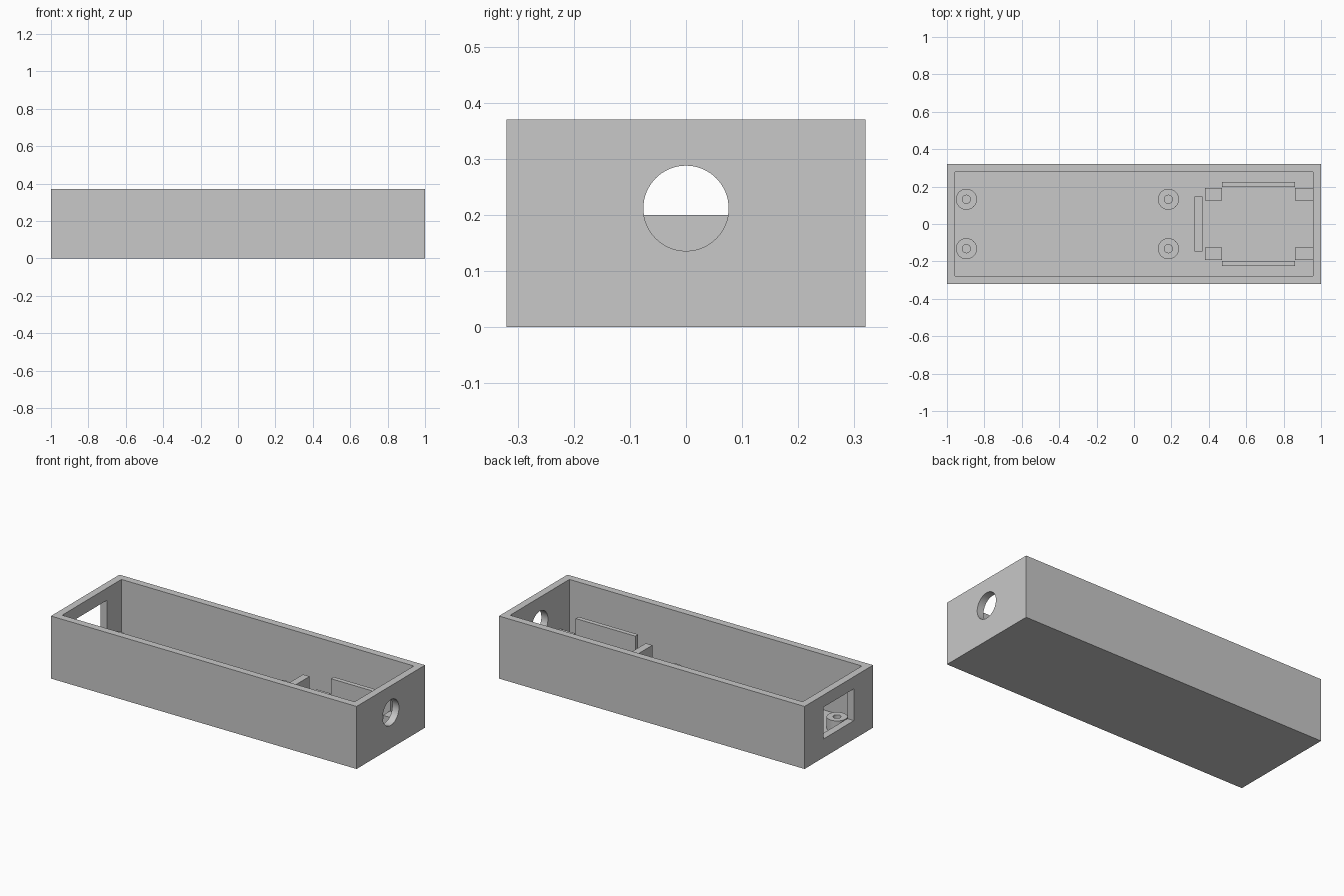
import bpy
import math

if "Cube" in bpy.data.objects:
    bpy.data.objects.remove(bpy.data.objects["Cube"], do_unlink=True)

HEIGHT, FLOOR, WALL = 0.37, 0.043, 0.043
HALF_X, HALF_Y = 1.0, 0.32
INNER_X, INNER_Y = HALF_X - WALL, HALF_Y - WALL
LEDGE = 0.11      # top of the posts and corner rests
SUNK = 0.01       # how far fittings sink into the floor

grey = bpy.data.materials.new("plain grey plastic")
grey.use_nodes = True
grey.diffuse_color = (0.58, 0.58, 0.58, 1)
grey.node_tree.nodes["Principled BSDF"].inputs["Base Color"].default_value = grey.diffuse_color


def box(name, x0, x1, y0, y1, z0, z1):
    centre = ((x0 + x1) / 2, (y0 + y1) / 2, (z0 + z1) / 2)
    bpy.ops.mesh.primitive_cube_add(size=1, location=centre)
    ob = bpy.context.object
    ob.name = name
    ob.scale = (x1 - x0, y1 - y0, z1 - z0)
    bpy.ops.object.transform_apply(location=False, rotation=False, scale=True)
    ob.data.materials.append(grey)
    return ob


def cylinder(name, radius, depth, location, rotation=(0, 0, 0)):
    bpy.ops.mesh.primitive_cylinder_add(vertices=64, radius=radius, depth=depth,
                                        location=location, rotation=rotation)
    ob = bpy.context.object
    ob.name = name
    ob.data.materials.append(grey)
    return ob


def cut(target, cutter):
    cutter.hide_render = True
    mod = target.modifiers.new("cut", "BOOLEAN")
    mod.operation = "DIFFERENCE"
    mod.solver = "EXACT"
    mod.object = cutter
    bpy.ops.object.select_all(action="DESELECT")
    bpy.context.view_layer.objects.active = target
    target.select_set(True)
    bpy.ops.object.modifier_apply(modifier=mod.name)
    bpy.data.objects.remove(cutter, do_unlink=True)


def smooth(ob):
    bpy.ops.object.select_all(action="DESELECT")
    bpy.context.view_layer.objects.active = ob
    ob.select_set(True)
    bpy.ops.object.shade_smooth_by_angle(angle=math.radians(30))


# Open tray with a rectangular window at one end and a round hole at the other
tray = box("tray", -HALF_X, HALF_X, -HALF_Y, HALF_Y, 0, HEIGHT)
cut(tray, box("cavity_cutter", -INNER_X, INNER_X, -INNER_Y, INNER_Y, FLOOR, HEIGHT + 0.1))
cut(tray, box("window_cutter", -HALF_X - 0.1, -INNER_X + 0.02, -0.141, 0.141, LEDGE, 0.298))
cut(tray, cylinder("hole_cutter", 0.076, 0.2, (HALF_X - WALL / 2, 0, 0.212),
                   (0, math.pi / 2, 0)))
smooth(tray)

# Four hollow screw posts
for x, end in ((-0.896, "window_end"), (0.184, "middle")):
    for side, label in ((-1, "front"), (1, "back")):
        base = FLOOR - SUNK
        post = cylinder("screw_post_%s_%s" % (end, label), 0.056, LEDGE - base,
                        (x, side * 0.132, (LEDGE + base) / 2))
        cut(post, cylinder("screw_cutter", 0.022, 0.3, (x, side * 0.132, FLOOR + 0.15)))
        smooth(post)

# Upright stop behind the small board
box("board_stop", 0.323, 0.366, -0.147, 0.147, FLOOR - SUNK, 0.2)

# Board cradle: thin side rails and corner rests
for side, label in ((-1, "front"), (1, "back")):
    rail_y = sorted((side * 0.197, side * 0.224))
    rest_y = sorted((side * 0.126, side * 0.192))
    box("side_rail_" + label, 0.47, 0.86, *rail_y, FLOOR - SUNK, 0.195)
    box("inner_rest_" + label, 0.38, 0.47, *rest_y, FLOOR - SUNK, LEDGE)
    box("outer_rest_" + label, 0.86, INNER_X + SUNK, *rest_y, FLOOR - SUNK, LEDGE)
